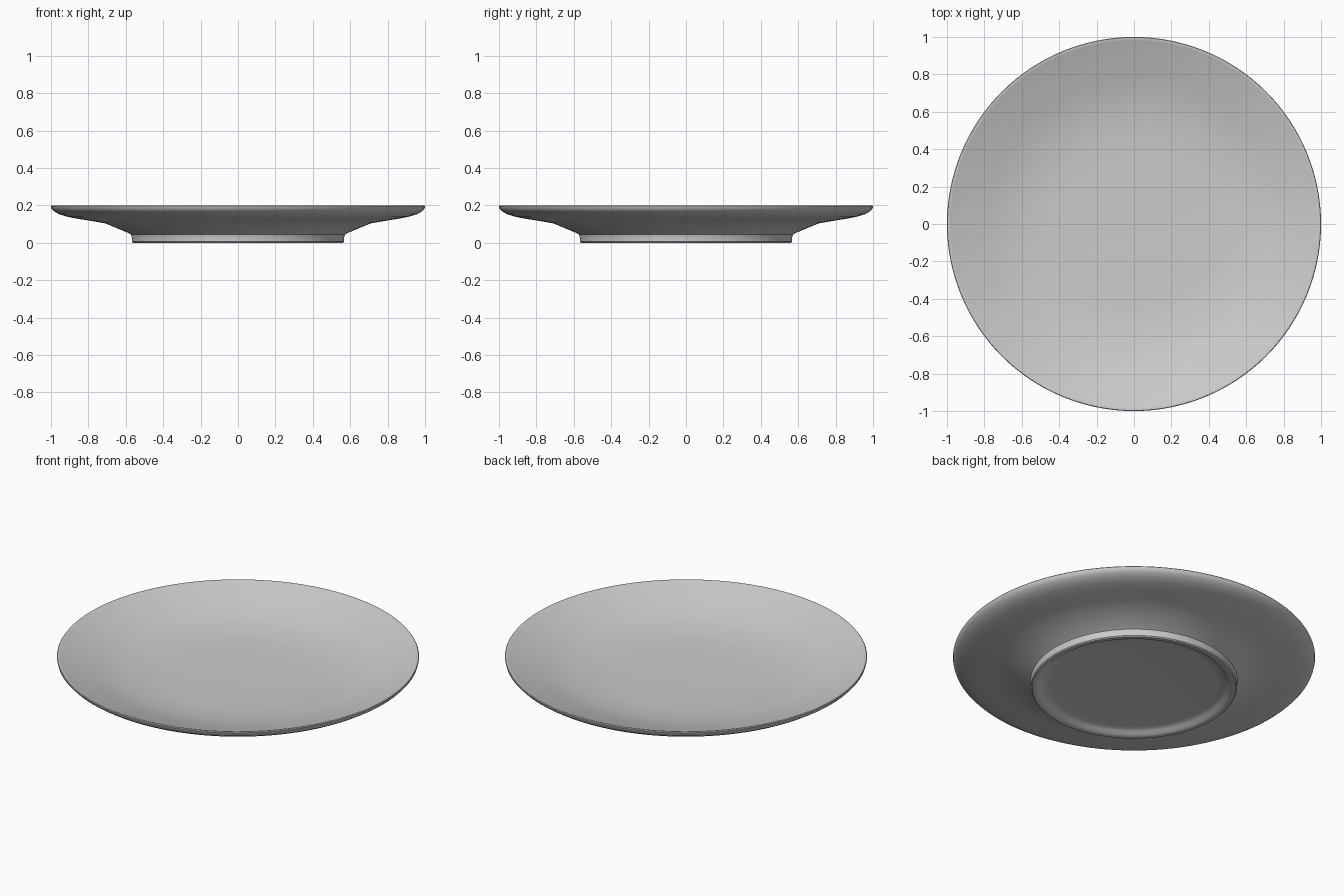
import bpy, bmesh, math

if "Cube" in bpy.data.objects:
    bpy.data.objects.remove(bpy.data.objects["Cube"])

# Half cross-section (radius, height), from the centre of the top to the centre of the underside
profile = [
    (0, 0.075), (0.3, 0.076), (0.45, 0.079), (0.53, 0.084), (0.62, 0.096), (0.71, 0.112),  # well
    (0.80, 0.140), (0.90, 0.171), (0.98, 0.197),                                           # sloped rim
    (0.988, 0.2), (0.997, 0.2), (1.0, 0.196), (0.997, 0.183), (0.985, 0.17),               # lip
    (0.96, 0.154), (0.92, 0.141), (0.86, 0.129), (0.78, 0.116), (0.71, 0.104),             # underside
    (0.64, 0.075), (0.585, 0.052), (0.572, 0.044),
    (0.568, 0.03), (0.568, 0.006), (0.562, 0), (0.545, 0),                                 # foot ring
    (0.53, 0.005), (0.515, 0.018), (0.495, 0.027), (0.46, 0.03), (0, 0.03),                # recess
]

# Spin the profile into a plate
bm = bmesh.new()
verts = [bm.verts.new((r, 0, z)) for r, z in profile]
edges = [bm.edges.new(pair) for pair in zip(verts, verts[1:])]
bmesh.ops.spin(bm, geom=verts + edges, cent=(0, 0, 0), axis=(0, 0, 1),
               angle=2 * math.pi, steps=128, use_duplicate=False)
bmesh.ops.remove_doubles(bm, verts=bm.verts, dist=0.0005)
bmesh.ops.recalc_face_normals(bm, faces=bm.faces)
mesh = bpy.data.meshes.new("plate")
bm.to_mesh(mesh)
bm.free()
plate = bpy.data.objects.new("plate", mesh)
bpy.context.collection.objects.link(plate)

# Single plain grey glaze
glaze = bpy.data.materials.new("light grey glaze")
glaze.diffuse_color = (0.6, 0.6, 0.6, 1)
glaze.use_nodes = True
glaze.node_tree.nodes["Principled BSDF"].inputs["Base Color"].default_value = glaze.diffuse_color
mesh.materials.append(glaze)

# Smooth surface with crisp foot edges
bpy.context.view_layer.objects.active = plate
plate.select_set(True)
bpy.ops.object.shade_smooth_by_angle(angle=math.radians(35))
